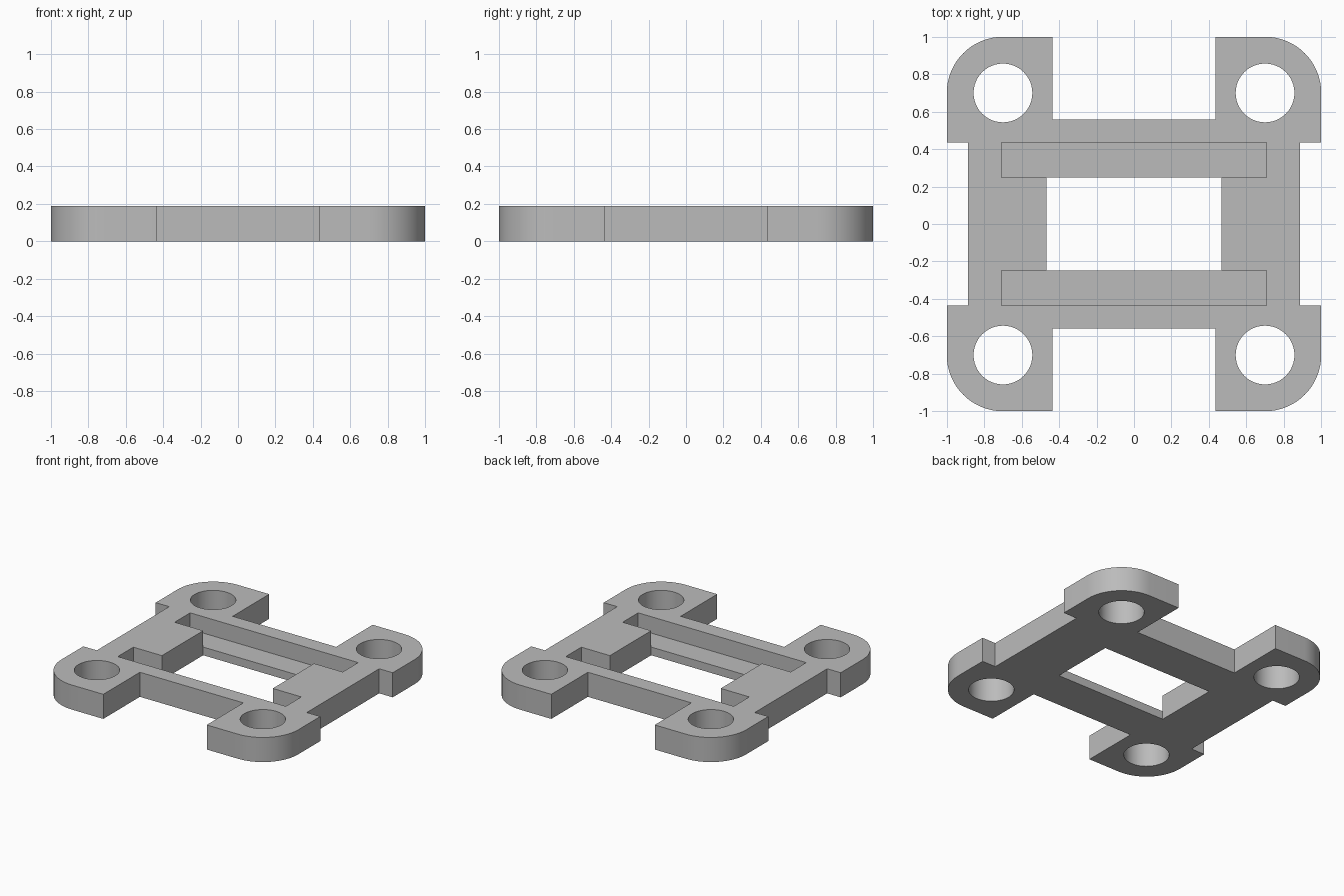
import bpy, bmesh
from math import cos, sin, pi, radians

default = bpy.data.objects.get("Cube")
if default:
    bpy.data.objects.remove(default, do_unlink=True)

HEIGHT, FLOOR = 0.1875, 0.0625
HOLE_AT, HOLE_R, CORNER_R = 0.70, 0.157, 0.30

grey = bpy.data.materials.new("plain grey")
grey.use_nodes = True
colour = (0.5, 0.5, 0.5, 1)
grey.diffuse_color = colour
grey.node_tree.nodes["Principled BSDF"].inputs["Base Color"].default_value = colour


def mirrored(quarter):
    """Complete a counter-clockwise outline from its +x +y quarter."""
    half = quarter + [(-x, y) for x, y in reversed(quarter)]
    return half + [(-x, -y) for x, y in half]


def arc(cx, cy, r, start, end, steps):
    angles = [radians(start + (end - start) * i / steps) for i in range(steps + 1)]
    return [(cx + r * cos(a), cy + r * sin(a)) for a in angles]


def prism(name, outline, z0, z1):
    bm = bmesh.new()
    base = bm.faces.new([bm.verts.new((x, y, z0)) for x, y in outline])
    top = bmesh.ops.extrude_face_region(bm, geom=[base])["geom"]
    bmesh.ops.translate(bm, vec=(0, 0, z1 - z0),
                        verts=[v for v in top if isinstance(v, bmesh.types.BMVert)])
    bmesh.ops.recalc_face_normals(bm, faces=bm.faces[:])
    mesh = bpy.data.meshes.new(name)
    bm.to_mesh(mesh)
    bm.free()
    mesh.materials.append(grey)
    obj = bpy.data.objects.new(name, mesh)
    bpy.context.collection.objects.link(obj)
    return obj


def cut(target, cutter):
    bpy.context.view_layer.objects.active = target
    mod = target.modifiers.new("cut", "BOOLEAN")
    mod.operation, mod.solver, mod.object = "DIFFERENCE", "EXACT", cutter
    bpy.ops.object.modifier_apply(modifier=mod.name)
    bpy.data.objects.remove(cutter, do_unlink=True)


# Plate with four rounded corner ears
ear, side, bar = 0.4365, 0.886, 0.559
quarter = [(side, ear), (1, ear)]
quarter += arc(1 - CORNER_R, 1 - CORNER_R, CORNER_R, 0, 90, 16)
quarter += [(ear, 1), (ear, bar)]
plate = prism("mounting_plate", mirrored(quarter), 0, HEIGHT)

# Two long recesses joined by the upper part of the window
win_x, win_y, slot_x = 0.468, 0.249, 0.709
recess = mirrored([(win_x, win_y), (slot_x, win_y), (slot_x, ear)])
cut(plate, prism("recess_cutter", recess, FLOOR, HEIGHT + 0.1))

# Window through the floor
cut(plate, prism("window_cutter", mirrored([(win_x, win_y)]), -0.1, HEIGHT + 0.1))

# Bolt hole in each ear
for sx in (-1, 1):
    for sy in (-1, 1):
        ring = arc(sx * HOLE_AT, sy * HOLE_AT, HOLE_R, 0, 360, 48)[:-1]
        cut(plate, prism("hole_cutter", ring, -0.1, HEIGHT + 0.1))

# Smooth curved walls, keep corners sharp
bpy.ops.object.select_all(action="DESELECT")
plate.select_set(True)
bpy.context.view_layer.objects.active = plate
bpy.ops.object.shade_smooth_by_angle(angle=radians(30))
